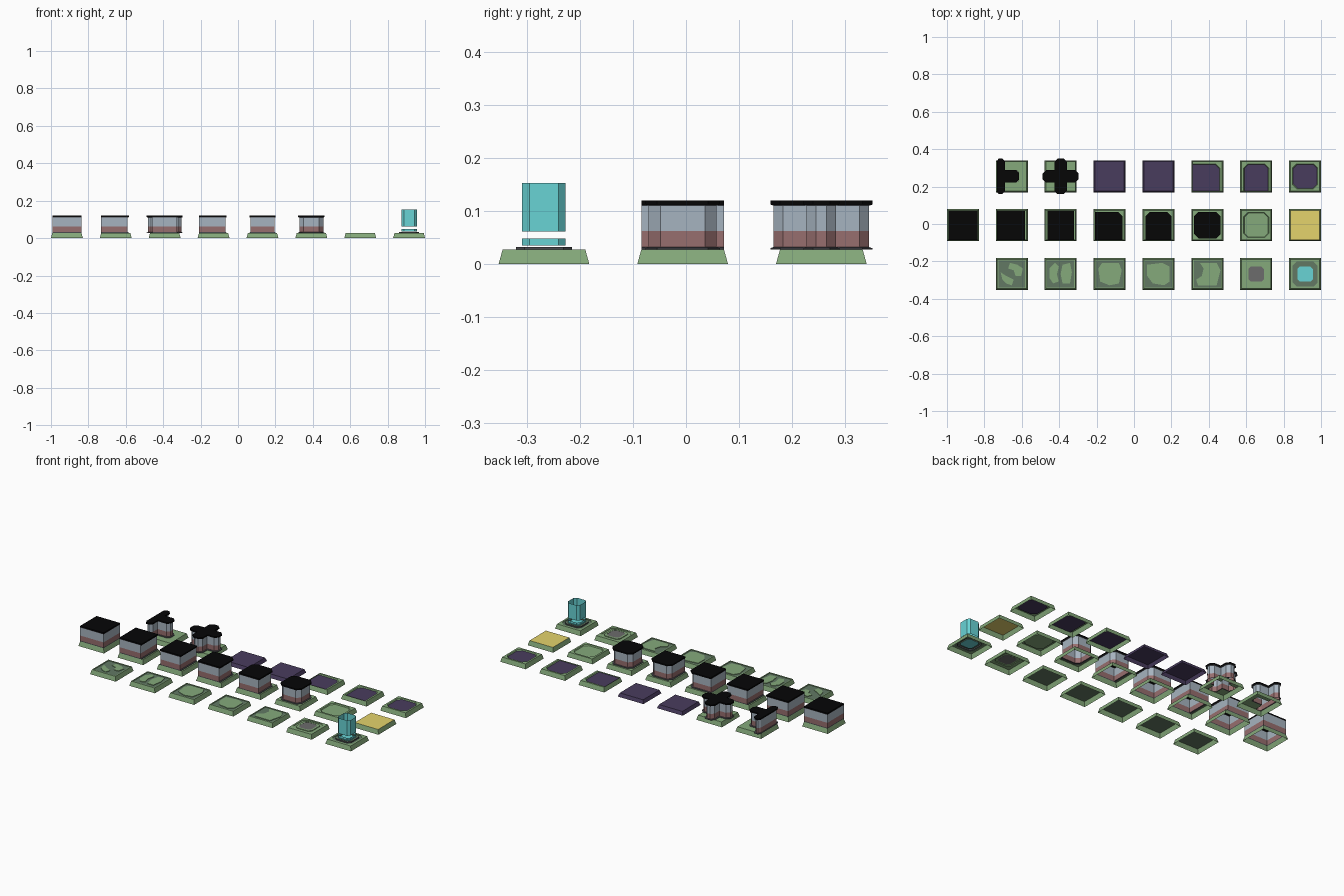
import bpy, bmesh

if "Cube" in bpy.data.objects:
    bpy.data.objects.remove(bpy.data.objects["Cube"])

PITCH, F, BASE, TOP = 0.2614, 0.078, 0.0855, 0.027
Y0 = -0.0063
SRGB = dict(green=(132, 168, 122), moss=(98, 120, 100), black=(14, 14, 15), rim=(75, 75, 80),
            brick=(150, 110, 110), stone=(165, 178, 190), purple=(74, 62, 94),
            yellow=(228, 210, 108), teal=(104, 210, 212), grey=(108, 108, 108))
MATS = {}
for n, c in SRGB.items():
    MATS[n] = bpy.data.materials.new(n)
    MATS[n].diffuse_color = [(v / 255) ** 2.2 for v in c] + [1]
NAMES = list(SRGB)


class Tile:
    """Collects open shell surfaces for one tile of the set."""
    def __init__(self, name, col, row):
        self.name, self.bm = name, bmesh.new()
        self.loc = ((col - 3.5) * PITCH, Y0 + row * PITCH, 0)

    def face(self, pts, mat):
        f = self.bm.faces.new([self.bm.verts.new(p) for p in pts])
        f.material_index = NAMES.index(mat)

    def flat(self, poly, z, mat):
        self.face([(x, y, z) for x, y in poly], mat)

    def band(self, a, za, b, zb, mat):
        for i in range(len(a)):
            j = (i + 1) % len(a)
            self.face([(*a[i], za), (*a[j], za), (*b[j], zb), (*b[i], zb)], mat)

    def loft(self, rings, mats, cap=None):
        for (a, za), (b, zb), m in zip(rings, rings[1:], mats):
            self.band(a, za, b, zb, m)
        if cap:
            self.flat(*rings[-1], cap)

    def done(self):
        bm = self.bm
        bmesh.ops.remove_doubles(bm, verts=bm.verts, dist=1e-5)
        bmesh.ops.dissolve_degenerate(bm, edges=bm.edges, dist=1e-5)
        bmesh.ops.recalc_face_normals(bm, faces=bm.faces)
        me = bpy.data.meshes.new(self.name)
        bm.to_mesh(me)
        bm.free()
        for n in NAMES:
            me.materials.append(MATS[n])
        ob = bpy.data.objects.new(self.name, me)
        ob.location = self.loc
        bpy.context.collection.objects.link(ob)


def square(h):
    return [(h, h), (-h, h), (-h, -h), (h, -h)]


def outline(sides, inset, c=0.022):
    """Inner outline set back on the open sides, and its match on the tile edge."""
    inner, outer = [], []
    for sx, sy in ((1, 1), (-1, 1), (-1, -1), (1, -1)):
        ox = ('R' if sx > 0 else 'L') in sides
        oy = ('T' if sy > 0 else 'B') in sides
        X, Y = (inset if ox else F), (inset if oy else F)
        k = c if ox and oy else 0
        a = [(X, Y - k), (X - k / 2, Y - k / 2), (X - k, Y)]
        b = [(F, Y - k), (F, F), (X - k, F)]
        if sx * sy < 0:
            a.reverse(), b.reverse()
        inner += [(x * sx, y * sy) for x, y in a]
        outer += [(x * sx, y * sy) for x, y in b]
    return inner, outer


def octagon(h, c):
    return outline('LRTB', h, c)[0]


def cross(d):
    w, e, k = 0.028 + d, 0.09 + d, 0.018
    arm = [(w, w), (e - k, w), (e, w - k), (e, k - w), (e - k, -w)]
    pts = []
    for i in range(4):
        pts += list(reversed(arm))
        pts.pop()
        pts.append((w, w))
        arm = [(-y, x) for x, y in arm]
    # rebuild cleanly by turning one arm a quarter at a time
    arm, pts = [(w, -w), (e - k, -w), (e, k - w), (e, w - k), (e - k, w)], []
    for i in range(4):
        pts += arm
        arm = [(-y, x) for x, y in arm]
    return pts


def tee(d):
    w, e, k = 0.028 + d, 0.09 + d, 0.016
    l, r, a = -0.077 - d / 2, -0.041 + d, 0.033 + d
    half = [(a, w - k), (a - k, w), (r, w), (r, e - k), (r - k, e), (l + 0.01, e), (l, e - k)]
    return half + [(x, -y) for x, y in reversed(half)]


def base(t, mat='green'):
    t.band(square(BASE), 0, square(F), TOP, mat)


def wall(t, shape):
    """Skirting, brick course, stone course and dark coping."""
    p, b = shape(0), shape(0.006)
    t.loft([(b, TOP), (b, 0.03), (p, 0.032), (p, 0.062), (p, 0.11), (b, 0.112), (b, 0.12)],
           ['rim', 'rim', 'brick', 'stone', 'rim', 'black'], 'black')


# Straight and corner wall tiles
for col, (name, sides) in enumerate([('wall_full', ''), ('wall_edge', 'R'), ('wall_strip', 'LR'),
                                     ('wall_corner', 'RT'), ('wall_end', 'LRT'), ('wall_pillar', 'LRTB')]):
    t = Tile(name, col, 0)
    base(t)
    i, o = outline(sides, 0.07)
    t.band(o, TOP, i, TOP, 'green')
    wall(t, lambda d: outline(sides, 0.064 + d)[0])
    t.done()

# Wall junction tiles: tee and cross, with floor left between the arms
W = 0.028
rects = {'wall_tee': [(-0.041, W, F, F), (-0.041, -F, F, -W), (0.033, -W, F, W)],
         'wall_cross': [(W, W, F, F), (-F, W, -W, F), (-F, -F, -W, -W), (W, -F, F, -W)]}
for col, name, shape in ((1, 'wall_tee', tee), (2, 'wall_cross', cross)):
    t = Tile(name, col, 1)
    base(t)
    for a, b, c, d in rects[name]:
        t.flat([(a, b), (c, b), (c, d), (a, d)], TOP, 'green')
    wall(t, shape)
    t.done()


# Sunken floor tiles (purple pools and one grassy dip)
def pool(name, col, row, sides, mat):
    t = Tile(name, col, row)
    base(t)
    i, o = outline(sides, 0.067)
    low = outline(sides, 0.064)[0]
    t.loft([(o, TOP), (i, TOP), (low, 0.021)], ['green', 'green'], mat)
    t.done()


for col in (3, 4):
    t = Tile('pool_full', col, 1)
    t.loft([(square(BASE), 0), (square(F), 0.021)], ['purple'], 'purple')
    t.done()
pool('pool_corner', 5, 1, 'RT', 'purple')
pool('pool_end', 6, 1, 'LRT', 'purple')
pool('pool_single', 7, 1, 'LRTB', 'purple')
pool('grass_dip', 6, 0, 'LRTB', 'green')

# Sand tile
t = Tile('sand_tile', 7, 0)
base(t)
t.flat(square(F), TOP, 'yellow')
t.done()

# Ground tiles with irregular grass patches (hundredths of a unit)
patches = [
    [[(-1, 6), (3, 5), (6, 3), (5, -1), (2, -1), (1, 2), (-2, 3)],
     [(-6, 1), (-3, -1), (1, -3), (0, -6), (-3, -5), (-5, -3)]],
    [[(-6, 3), (-3, 6), (-1, 4), (-2, 0), (-1, -4), (-4, -5), (-6, -2)],
     [(1, 5), (5, 6), (6, 1), (5, -5), (1, -5), (0, 0)]],
    [[(-6, 3), (-4, 6), (5, 6), (6.5, 2), (5, -5), (0, -6), (-5, -4)]],
    [[(-6, 5), (2, 6), (6, 4), (6, -4), (3, -6), (-3, -5), (-6, -1)]],
    [[(-4, 6), (5, 6), (7, 2), (5, -6), (-5, -6), (-6, -3), (-3, -1), (-2, 3)]]]
for n, polys in enumerate(patches):
    t = Tile('ground_patchy', 1 + n, -1)
    base(t)
    rim = square(0.072)
    t.loft([(square(F), TOP), (rim, TOP), (rim, 0.024)], ['green', 'green'], 'moss')
    for p in polys:
        p = [(x / 100, y / 100) for x, y in p]
        t.loft([(p, 0.024), (p, TOP)], ['green'], 'green')
    t.done()

# Inactive pad and glowing beam pad
for col, name, mat in ((6, 'pad_plain', 'grey'), (7, 'pad_beam', 'teal')):
    t = Tile(name, col, -1)
    base(t)
    i, o = outline('LRTB', 0.067)
    r1, r2 = octagon(0.053, 0.016), octagon(0.041, 0.0135)
    ring = 'green' if mat == 'grey' else 'moss'
    step = 0.028 if mat == 'grey' else 0.032
    t.loft([(o, TOP), (i, TOP), (i, 0.024), (r1, 0.024), (r1, step), (r2, step), (r2, 0.027)],
           ['green', 'green', ring, 'rim' if mat == 'teal' else ring, ring, ring], mat)
    if mat == 'teal':
        for lo, hi in ((0.035, 0.048), (0.061, 0.153)):  # open light rings
            t.band(r2, lo, r2, hi, 'teal')
    t.done()

for m in bpy.data.materials:
    if m.users and not m.is_grease_pencil:
        m.use_nodes = True
        m.node_tree.nodes["Principled BSDF"].inputs["Base Color"].default_value = m.diffuse_color
